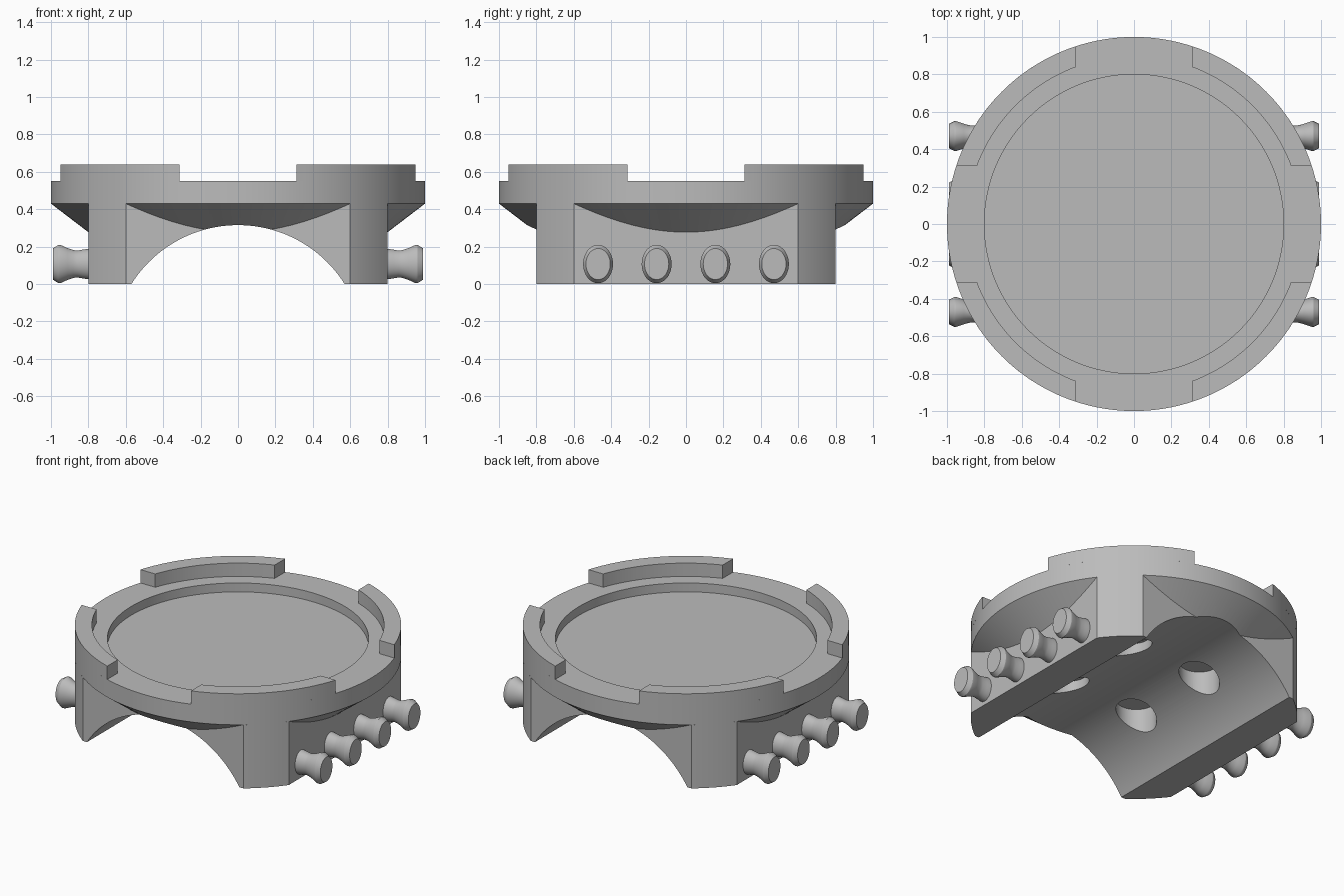
import bpy, bmesh, math

if "Cube" in bpy.data.objects:
    bpy.data.objects.remove(bpy.data.objects["Cube"])

grey = bpy.data.materials.new("plain_grey")
grey.diffuse_color = (0.5, 0.5, 0.5, 1)
grey.use_nodes = True
grey.node_tree.nodes["Principled BSDF"].inputs["Base Color"].default_value = grey.diffuse_color
N = 128


def make(name, bm, smooth=True):
    bmesh.ops.recalc_face_normals(bm, faces=bm.faces)
    me = bpy.data.meshes.new(name)
    bm.to_mesh(me)
    bm.free()
    me.materials.append(grey)
    ob = bpy.data.objects.new(name, me)
    bpy.context.collection.objects.link(ob)
    return ob


def lathe(name, prof, steps=N):
    """Closed solid of revolution about z from (r, z) points, first and last on the axis."""
    bm = bmesh.new()
    rings = []
    for r, z in prof:
        if r == 0:
            rings.append([bm.verts.new((0, 0, z))] * steps)
        else:
            rings.append([bm.verts.new((r * math.cos(2 * math.pi * i / steps),
                                        r * math.sin(2 * math.pi * i / steps), z))
                          for i in range(steps)])
    for a, b in zip(rings, rings[1:]):
        for i in range(steps):
            j = (i + 1) % steps
            quad = list(dict.fromkeys((a[i], a[j], b[j], b[i])))
            bm.faces.new(quad)
    return make(name, bm)


def prism(name, pts, z0, z1):
    """Vertical extrusion of an outline."""
    bm = bmesh.new()
    lo = [bm.verts.new((x, y, z0)) for x, y in pts]
    hi = [bm.verts.new((x, y, z1)) for x, y in pts]
    bm.faces.new(lo)
    bm.faces.new(hi)
    for i in range(len(pts)):
        j = (i + 1) % len(pts)
        bm.faces.new((lo[i], lo[j], hi[j], hi[i]))
    return make(name, bm)


def cut(ob, cutters):
    for c in cutters:
        m = ob.modifiers.new("cut", 'BOOLEAN')
        m.operation, m.solver, m.object = 'DIFFERENCE', 'EXACT', c
    dg = bpy.context.evaluated_depsgraph_get()
    me = bpy.data.meshes.new_from_object(ob.evaluated_get(dg))
    ob.modifiers.clear()
    ob.data = me


def smooth(ob):
    bpy.ops.object.select_all(action='DESELECT')
    ob.select_set(True)
    bpy.context.view_layer.objects.active = ob
    bpy.ops.object.shade_smooth_by_angle(angle=math.radians(25))


def arc(r, a0, a1, n):
    return [(r * math.cos(a0 + (a1 - a0) * i / n), r * math.sin(a0 + (a1 - a0) * i / n))
            for i in range(n + 1)]


parts = []

# Base: a disc trimmed to four flat sides
c = math.asin(0.6)
outline = []
for k in range(4):
    outline += arc(1, k * math.pi / 2 + c, (k + 1) * math.pi / 2 - c, 12)
base = prism("base", outline, 0, 0.43)

# Tray: conical underside, round wall and shallow recess
tray = lathe("tray", [(0, 0.4), (0.78, 0.4), (0.78, 0.262), (1, 0.43), (1, 0.55),
                      (0.8, 0.55), (0.8, 0.49), (0, 0.49)])

# Cutters: arch tunnel along y, and blind holes
arch = lathe("arch_cutter", [(0, -1.5), (0.673, -1.5), (0.673, 1.5), (0, 1.5)], 192)
arch.rotation_euler.x = math.pi / 2
arch.location.z = -0.358
holes = []
for sx in (-1, 1):
    for sy in (-1, 1):
        h = lathe("hole_cutter", [(0, -0.1), (0.125, -0.1), (0.125, 0.36), (0, 0.36)], 48)
        h.location = (0.27 * sx, 0.3 * sy, 0)
        holes.append(h)
bpy.context.view_layer.update()
cut(base, [arch] + holes)
cut(tray, [arch])
for ob in [arch] + holes:
    bpy.data.objects.remove(ob)
parts += [base, tray]

# Rim tabs, one per quadrant, with ends parallel to the axes
g, ri = 0.313, 0.895
ao, ai = math.asin(g), math.asin(g / ri)
tab_pts = arc(1, ao, math.pi / 2 - ao, 20) + arc(ri, math.pi / 2 - ai, ai, 20)
for k in range(4):
    tab = prism("rim_tab", tab_pts, 0.55, 0.64)
    tab.rotation_euler.z = k * math.pi / 2
    parts.append(tab)

# Side pegs: waisted knobs, taller than wide
peg_prof = [(0, 0), (0.066, 0), (0.06, 0.05), (0.056, 0.08), (0.058, 0.1), (0.066, 0.13),
            (0.08, 0.17), (0.08, 0.18), (0.065, 0.21), (0, 0.21)]
for sx in (-1, 1):
    for y in (-0.47, -0.157, 0.157, 0.47):
        peg = lathe("side_peg", peg_prof, 40)
        peg.rotation_euler.y = sx * math.pi / 2
        peg.scale.x = 1.28
        peg.location = (0.78 * sx, y, 0.107)
        parts.append(peg)

for p in parts:
    smooth(p)
